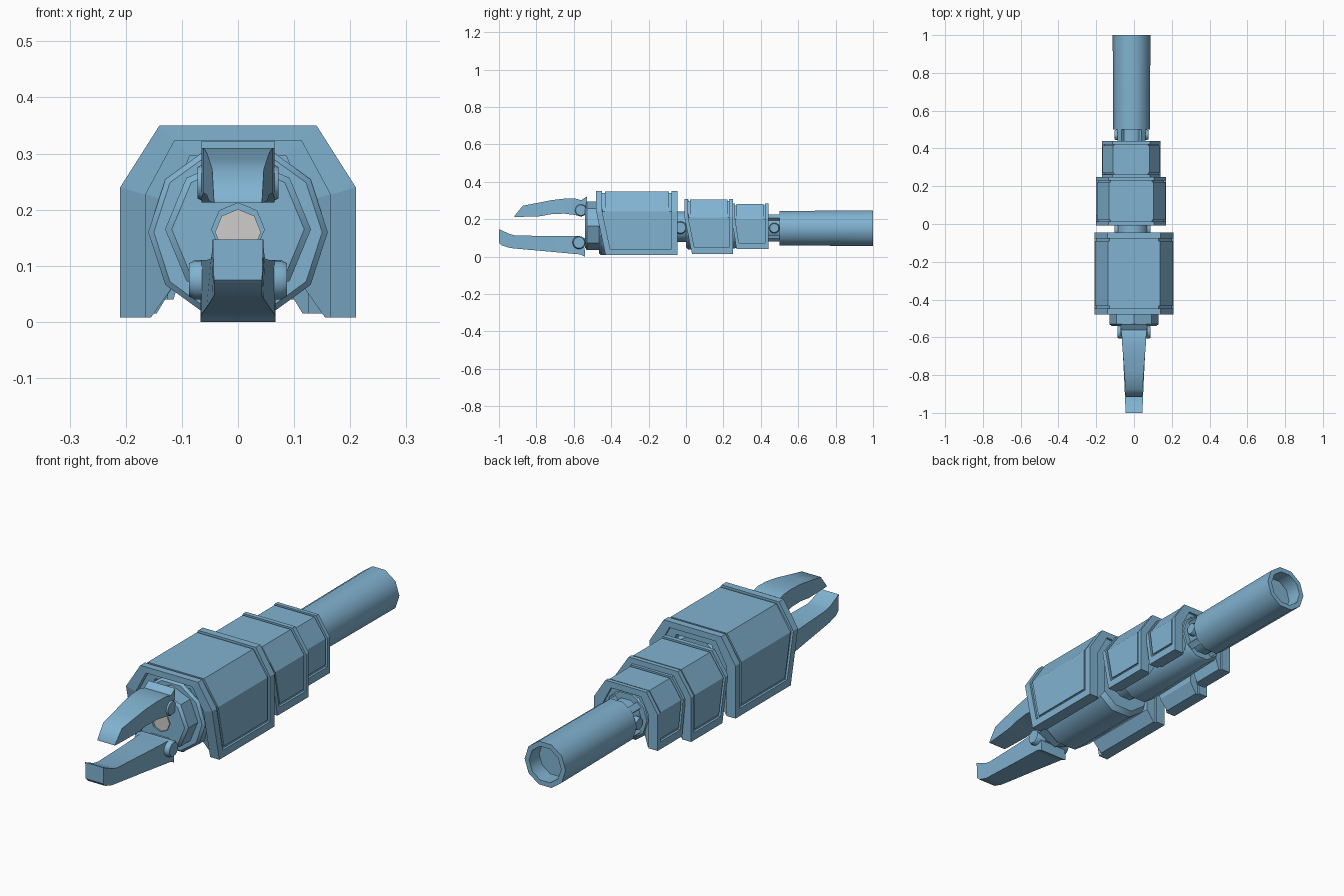
import bpy, bmesh, math

cube = bpy.data.objects.get("Cube")
if cube:
    bpy.data.objects.remove(cube, do_unlink=True)


def material(name, rgb):
    m = bpy.data.materials.new(name)
    m.use_nodes = True
    m.diffuse_color = (*rgb, 1)
    m.node_tree.nodes["Principled BSDF"].inputs["Base Color"].default_value = (*rgb, 1)
    return m


BLUE = material("steel_blue", (0.22, 0.45, 0.64))
GREY = material("light_grey", (0.62, 0.61, 0.60))


def loft(name, rings, mat=BLUE, smooth=False):
    """Skin matching closed rings and cap both ends."""
    bm = bmesh.new()
    rows = [[bm.verts.new(p) for p in ring] for ring in rings]
    n = len(rows[0])
    for a, b in zip(rows, rows[1:]):
        for i in range(n):
            j = (i + 1) % n
            bm.faces.new((a[i], a[j], b[j], b[i]))
    bm.faces.new(rows[0][::-1])
    bm.faces.new(rows[-1])
    bmesh.ops.recalc_face_normals(bm, faces=bm.faces)
    mesh = bpy.data.meshes.new(name)
    bm.to_mesh(mesh)
    bm.free()
    ob = bpy.data.objects.new(name, mesh)
    bpy.context.collection.objects.link(ob)
    mesh.materials.append(mat)
    if smooth:
        bpy.ops.object.select_all(action='DESELECT')
        ob.select_set(True)
        bpy.context.view_layer.objects.active = ob
        bpy.ops.object.shade_smooth_by_angle(angle=math.radians(40))
    return ob


def turned(name, profile, cx=0, cz=0.16, sides=10, mat=BLUE, smooth=True):
    """Round part along y from (y, radius) pairs."""
    turn = [2 * math.pi * i / sides for i in range(sides)]
    return loft(name, [[(cx + r * math.cos(a), y, cz + r * math.sin(a)) for a in turn]
                       for y, r in profile], mat, smooth)


def pin(name, half, y, z, r, cx=0):
    """Hinge pin along x with a chamfered rim."""
    turn = [math.pi * i / 8 for i in range(16)]
    return loft(name, [[(cx + x, y + s * math.cos(a), z + s * math.sin(a)) for a in turn]
                       for x, s in ((-half, r * 0.85), (0.01 - half, r), (half - 0.01, r), (half, r * 0.85))],
                smooth=True)


def arch(name, cx, hw, tw, z0, zs, zt, ya, yb, lean, lean_b=0.0, t=0.045, foot=None, grow=0.0):
    """Angular inverted U; its front (and optionally back) edge leans below the shoulder."""
    base = z0 if foot is None else foot
    stations = [((hw, base), (hw - t, base))]
    if foot is None and t > 0.06:
        stations = [((hw, z0), (hw - 0.055, z0)), ((hw, z0 + 0.05), (hw - t, z0 + 0.05))]
    stations += [((hw, zs), (hw - t, zs - t * 0.3)), ((tw, zt), (tw - t * 0.6, zt - t * 0.6))]
    stations += [((-o[0], o[1]), (-i[0], i[1])) for o, i in reversed(stations)]

    def edge(y, amount, z):
        return y + amount * max(0, (zs - z) / (zs - z0))

    rings = []
    for (ox, oz), (ix, iz) in stations:
        sign = 1 if ox > 0 else -1
        ox, oz = ox + grow * sign, oz + (grow if oz == zt else 0)
        rings.append([(cx + ox, edge(ya, lean, oz), oz), (cx + ox, edge(yb, lean_b, oz), oz),
                      (cx + ix, edge(yb, lean_b, iz), iz), (cx + ix, edge(ya, lean, iz), iz)])
    return loft(name, rings)


def armour(name, cx, hw, tw, z0, zs, zt, ya, yb, lean, rim, deep):
    """Armour section: recessed shell, end rims, foot rails and raised centre panel."""
    size = (cx, hw, tw, z0, zs, zt)
    arch(name + "_shell", *size, ya + rim * 0.8, yb - 0.01, lean, t=deep, grow=-0.01)
    arch(name + "_front_rim", *size, ya, ya + rim, lean, lean)
    arch(name + "_back_rim", *size, yb - rim, yb, 0)
    arch(name + "_panel", *size, ya + rim * 1.45, yb - rim * 1.4, lean, t=0.03,
         foot=z0 + 0.045, grow=-0.003)
    for side, label in ((1, "left"), (-1, "right")):
        xo, xi = cx + side * hw, cx + side * (hw - 0.04)
        section = [(xo, z0), (xo, z0 + 0.033), (xi, z0 + 0.033), (xi, z0)]
        loft(f"{name}_{label}_foot_rail",
             [[(x, y, z) for x, z in section] for y in (ya + lean, yb)])


# Armour sections
armour("main_armour", 0, 0.21, 0.14, 0.008, 0.24, 0.35, -0.48, -0.045, 0.05, 0.032, 0.09)
armour("middle_armour", -0.015, 0.185, 0.12, 0.015, 0.21, 0.308, -0.008, 0.25, 0.04, 0.02, 0.085)
armour("rear_armour", -0.015, 0.155, 0.10, 0.04, 0.20, 0.284, 0.245, 0.44, 0.025, 0.018, 0.07)

# Body, joints and tube
turned("main_body", [(-0.465, 0.15), (-0.455, 0.16), (-0.09, 0.16), (-0.07, 0.14)])
turned("front_collar", [(-0.46, 0.13), (-0.53, 0.13), (-0.54, 0.118), (-0.54, 0.047), (-0.50, 0.047)],
       cz=0.165, sides=8).rotation_euler = (0, 0, 0)
turned("muzzle_insert", [(-0.51, 0.041), (-0.535, 0.041)], sides=8, mat=GREY, smooth=False)
turned("elbow_neck", [(-0.08, 0.085), (0.02, 0.085)], cx=-0.008)
pin("elbow_pin", 0.095, -0.03, 0.155, 0.034, -0.008)
turned("forearm_body", [(0.0, 0.11), (0.01, 0.122), (0.42, 0.112), (0.435, 0.10)], cx=-0.014, cz=0.155)
turned("wrist_neck", [(0.42, 0.075), (0.51, 0.075)], cx=-0.013, cz=0.153)
pin("wrist_pin", 0.09, 0.472, 0.153, 0.028, -0.013)
for k in range(4):
    a = math.pi * (k + 0.5) / 2
    turned(f"wrist_tine_{k + 1}", [(0.42, 0.02), (0.51, 0.02)], sides=4, smooth=False,
           cx=-0.013 + 0.075 * math.cos(a), cz=0.153 + 0.075 * math.sin(a))
turned("rear_tube", [(0.50, 0.085), (0.50, 0.097), (1.0, 0.1), (1.0, 0.078), (0.93, 0.078)],
       cx=-0.013, cz=0.152)


# Gripping jaws, as stations of (y, bottom, top, bottom half width, top half width)
def jaw(name, stations):
    loft(name, [[(-wb, y, b), (wb, y, b), (wt, y, t), (-wt, y, t)]
                for y, b, t, wb, wt in stations], smooth=True)


jaw("lower_jaw", [(-1.0, 0.075, 0.147, 0.043, 0.045), (-0.985, 0.06, 0.14, 0.043, 0.045),
                  (-0.94, 0.046, 0.12, 0.043, 0.047), (-0.91, 0.043, 0.113, 0.045, 0.048),
                  (-0.72, 0.026, 0.11, 0.056, 0.057), (-0.59, 0.014, 0.11, 0.065, 0.065),
                  (-0.565, 0.012, 0.108, 0.066, 0.066), (-0.55, 0.005, 0.075, 0.067, 0.067),
                  (-0.54, 0.0, 0.03, 0.067, 0.067)])
jaw("upper_jaw", [(-0.917, 0.212, 0.218, 0.043, 0.043), (-0.873, 0.213, 0.272, 0.046, 0.046),
                  (-0.78, 0.216, 0.29, 0.052, 0.052), (-0.72, 0.227, 0.302, 0.056, 0.056),
                  (-0.65, 0.23, 0.31, 0.062, 0.062), (-0.59, 0.222, 0.31, 0.065, 0.065),
                  (-0.56, 0.213, 0.302, 0.065, 0.065), (-0.548, 0.24, 0.31, 0.065, 0.065),
                  (-0.53, 0.295, 0.322, 0.065, 0.065)])
pin("lower_jaw_pin", 0.087, -0.572, 0.075, 0.035)
pin("upper_jaw_pin", 0.072, -0.562, 0.248, 0.033)

# Brackets carrying the jaws
for label, low, high in (("lower", 0.055, 0.10), ("upper", 0.225, 0.27)):
    section = [(-0.045, low), (0.045, low), (0.045, high), (-0.045, high)]
    loft(label + "_jaw_bracket", [[(x, y, z) for x, z in section] for y in (-0.575, -0.50)])
